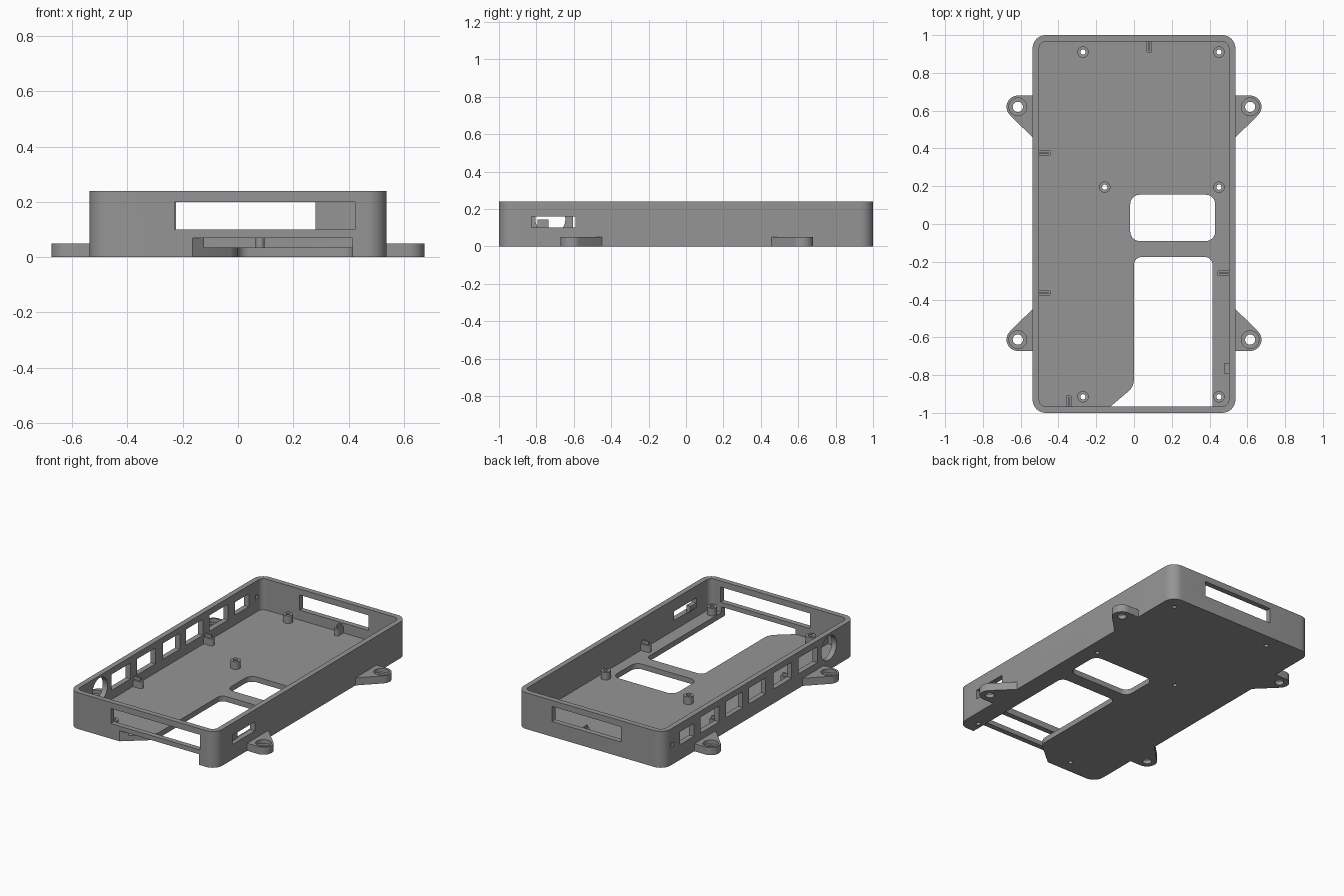
import bpy, bmesh, math

if "Cube" in bpy.data.objects:
    bpy.data.objects.remove(bpy.data.objects["Cube"])

grey = bpy.data.materials.new("grey_plastic")
grey.diffuse_color = (0.30, 0.30, 0.30, 1)
grey.use_nodes = True
grey.node_tree.nodes["Principled BSDF"].inputs["Base Color"].default_value = grey.diffuse_color


def prism(name, pts, lo, hi, axis="z"):
    """Extrude a 2D outline; axis x uses (y, z) points, y uses (x, z), z uses (x, y)."""
    place = {"x": lambda a, b, h: (h, a, b), "y": lambda a, b, h: (a, h, b),
             "z": lambda a, b, h: (a, b, h)}[axis]
    bm = bmesh.new()
    base = bm.faces.new([bm.verts.new(place(a, b, lo)) for a, b in pts])
    ext = bmesh.ops.extrude_face_region(bm, geom=[base])
    for v in ext["geom"]:
        if isinstance(v, bmesh.types.BMVert):
            v.co["xyz".index(axis)] = hi
    bmesh.ops.recalc_face_normals(bm, faces=bm.faces)
    mesh = bpy.data.meshes.new(name)
    bm.to_mesh(mesh)
    bm.free()
    mesh.materials.append(grey)
    ob = bpy.data.objects.new(name, mesh)
    bpy.context.collection.objects.link(ob)
    return ob


def arc(cx, cy, r, a0, a1, n=8):
    return [(cx + r * math.cos(math.radians(a0 + (a1 - a0) * i / n)),
             cy + r * math.sin(math.radians(a0 + (a1 - a0) * i / n))) for i in range(n + 1)]


def circle(cx, cy, r, n=32):
    return arc(cx, cy, r, 0, 360, n)[:-1]


def rect(x0, y0, x1, y1):
    return [(x0, y0), (x1, y0), (x1, y1), (x0, y1)]


def rounded(x0, y0, x1, y1, r):
    return (arc(x1 - r, y1 - r, r, 0, 90) + arc(x0 + r, y1 - r, r, 90, 180)
            + arc(x0 + r, y0 + r, r, 180, 270) + arc(x1 - r, y0 + r, r, 270, 360))


def cut(ob, cutters):
    """Subtract each cutter, then delete it."""
    for c in cutters:
        m = ob.modifiers.new("cut", "BOOLEAN")
        m.operation, m.solver, m.object = "DIFFERENCE", "EXACT", c
    dg = bpy.context.evaluated_depsgraph_get()
    new = bpy.data.meshes.new_from_object(ob.evaluated_get(dg))
    ob.modifiers.clear()
    ob.data = new
    for c in cutters:
        bpy.data.objects.remove(c)


FLOOR, TOP = 0.035, 0.24
STANDOFFS = [(-0.27, 0.91), (0.45, 0.91), (-0.155, 0.195), (0.45, 0.195),
             (-0.27, -0.915), (0.45, -0.915)]

# Open tray
case = prism("case", rounded(-0.537, -1, 0.537, 1, 0.07), 0, TOP)
cuts = [prism("cavity", rounded(-0.502, -0.965, 0.502, 0.965, 0.035), FLOOR, 0.4)]

# Floor openings: rear window and front notch running out under the front wall
cuts.append(prism("floor_window", rounded(-0.02, -0.09, 0.43, 0.155, 0.05), -0.1, 0.06))
notch = ([(0.415, -1.1), (0.415, -0.3)] + arc(0.375, -0.215, 0.04, 0, 90)
         + arc(0.04, -0.215, 0.04, 90, 180) + arc(-0.09, -0.82, 0.09, 0, -45)
         + [(-0.285, -1.1)])
cuts.append(prism("floor_notch", notch, -0.1, 0.07))
cuts += [prism("screw_hole", circle(x, y, 0.014, 20), -0.1, 0.06) for x, y in STANDOFFS]

# Front and back windows
cuts.append(prism("front_window", rect(-0.23, 0.1, 0.423, 0.2), -1.1, -0.9, "y"))
cuts.append(prism("back_window", rect(-0.225, 0.1, 0.28, 0.2), 0.9, 1.1, "y"))

# Left wall: row of ports, round jack and a small reset hole
for y0, y1 in [(-0.605, -0.405), (-0.335, -0.145), (-0.065, 0.11),
               (0.175, 0.35), (0.42, 0.615)]:
    cuts.append(prism("port", rect(y0, 0.095, y1, 0.2), -0.6, -0.45, "x"))
cuts.append(prism("small_port", rect(0.685, 0.1, 0.83, 0.185), -0.6, -0.45, "x"))
cuts.append(prism("jack", circle(-0.725, 0.145, 0.08), -0.6, -0.45, "x"))
cuts.append(prism("reset_hole", rect(0.9, 0.115, 0.925, 0.145), -0.6, -0.45, "x"))

# Right wall slot
cuts.append(prism("switch_slot", rect(-0.825, 0.1, -0.59, 0.16), 0.45, 0.6, "x"))
cut(case, cuts)

# Small tab standing in the switch slot
prism("switch_tab", [(0.48, 0.115), (0.502, 0.095), (0.51, 0.095), (0.51, 0.145), (0.48, 0.145)],
      -0.795, -0.735, "y")

# Screw standoffs
for x, y in STANDOFFS:
    post = prism("standoff", circle(x, y, 0.03), FLOOR - 0.005, 0.085)
    cut(post, [prism("bore", circle(x, y, 0.014, 20), -0.1, 0.2)])

# Board supports against the walls, each with a thin rib on top
for x, y, ang in [(0.08, 0.97, -90), (-0.505, 0.375, 0), (-0.505, -0.365, 0),
                  (0.505, -0.26, 180), (-0.345, -0.97, 90)]:
    outline = [(0, -0.016)] + arc(0.05, 0, 0.016, -90, 90) + [(0, 0.016)]
    for name, pts, lo, hi in [("support", outline, FLOOR - 0.005, 0.08),
                              ("support_rib", rect(0, -0.005, 0.052, 0.005), 0.075, 0.1)]:
        ob = prism(name, pts, lo, hi)
        ob.location = (x, y, 0)
        ob.rotation_euler.z = math.radians(ang)

# Four mounting ears with counterbored holes
for sx in (1, -1):
    for sy, cy in ((1, 0.62), (-1, 0.612)):
        pts = [(0.52, cy + 0.06)] + arc(0.615, cy, 0.06, 90, -45, 14) + [(0.52, cy - 0.179)]
        ear = prism("mounting_ear", [(sx * a, sy * b) for a, b in pts], 0, 0.05)
        cut(ear, [prism("ear_hole", circle(sx * 0.615, sy * cy, 0.027), -0.1, 0.1),
                  prism("ear_recess", circle(sx * 0.615, sy * cy, 0.047), 0.025, 0.1)])

# Smooth the rounded corners, keep the edges crisp
for ob in bpy.context.scene.objects:
    ob.select_set(True)
bpy.context.view_layer.objects.active = case
bpy.ops.object.shade_smooth_by_angle(angle=math.radians(30))
